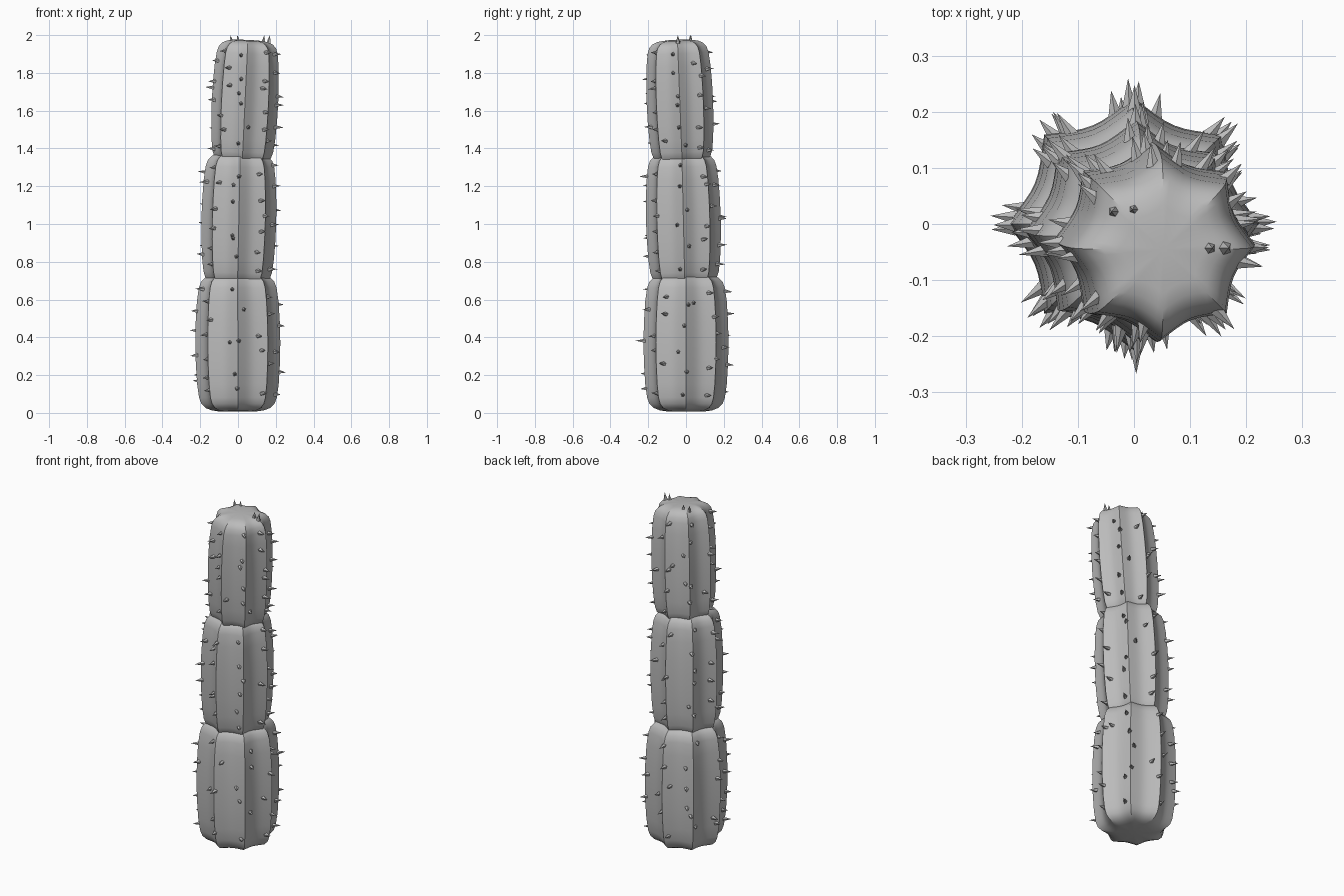
import bpy, bmesh, math, random
from mathutils import Vector, Matrix

if "Cube" in bpy.data.objects:
    bpy.data.objects.remove(bpy.data.objects["Cube"])

random.seed(7)
RIBS, SIDES = 8, 64
grey = bpy.data.materials.new("plain grey")
grey.diffuse_color = (0.5, 0.5, 0.5, 1)
grey.use_nodes = True
grey.node_tree.nodes["Principled BSDF"].inputs["Base Color"].default_value = grey.diffuse_color

# rounded barrel profile: (height fraction, radius fraction)
PROFILE = [(0.0, 0.45), (0.008, 0.62), (0.025, 0.76), (0.055, 0.86), (0.1, 0.915),
           (0.2, 0.96), (0.35, 0.99), (0.5, 1.0), (0.65, 0.99), (0.8, 0.96),
           (0.9, 0.915), (0.945, 0.86), (0.975, 0.76), (0.992, 0.62), (1.0, 0.45)]


def rib(a):
    """Sharp ridges with rounded valleys between them."""
    return 1 - 0.155 * abs(math.sin(a * RIBS / 2)) ** 0.9


def girth(t):
    for (t0, r0), (t1, r1) in zip(PROFILE, PROFILE[1:]):
        if t <= t1:
            return r0 + (r1 - r0) * (t - t0) / (t1 - t0)
    return PROFILE[-1][1]


def finish(bm, name, smooth):
    bmesh.ops.recalc_face_normals(bm, faces=bm.faces)
    me = bpy.data.meshes.new(name)
    bm.to_mesh(me)
    bm.free()
    me.materials.append(grey)
    ob = bpy.data.objects.new(name, me)
    bpy.context.collection.objects.link(ob)
    if smooth:
        bpy.ops.object.select_all(action='DESELECT')
        ob.select_set(True)
        bpy.context.view_layer.objects.active = ob
        bpy.ops.object.shade_smooth_by_angle(angle=math.radians(30))


def add_spike(bm, pos, direction, length):
    d = direction.normalized()
    m = (Matrix.Translation(pos + d * (length / 2 - 0.006))
         @ d.to_track_quat('Z', 'Y').to_matrix().to_4x4())
    bmesh.ops.create_cone(bm, cap_ends=True, segments=5, radius1=0.013,
                          radius2=0, depth=length, matrix=m)


def segment(name, bottom, top, radius, spike_bm):
    bottom, top = Vector(bottom), Vector(top)
    axis = top - bottom
    rot = Vector((0, 0, 1)).rotation_difference(axis).to_matrix()

    def point(a, t):
        r = radius * girth(t) * rib(a)
        return bottom + axis * t + rot @ Vector((r * math.cos(a), r * math.sin(a), 0))

    # ribbed trunk
    bm = bmesh.new()
    rings = [[bm.verts.new(point(2 * math.pi * i / SIDES, t)) for i in range(SIDES)]
             for t, _ in PROFILE]
    for lo, hi in zip(rings, rings[1:]):
        for i in range(SIDES):
            j = (i + 1) % SIDES
            bm.faces.new((lo[i], lo[j], hi[j], hi[i]))
    for ring, c in ((rings[0], bottom), (rings[-1], top)):
        v = bm.verts.new(c)
        for i in range(SIDES):
            bm.faces.new((ring[i], ring[(i + 1) % SIDES], v))
    finish(bm, name, True)

    # spikes scattered close to each ridge
    for k in range(RIBS):
        for n in range(6):
            a = 2 * math.pi * k / RIBS + random.uniform(-0.22, 0.22)
            t = 0.1 + 0.82 * (n + random.random()) / 6
            d = rot @ Vector((math.cos(a), math.sin(a), random.uniform(-0.1, 0.1)))
            add_spike(spike_bm, point(a, t), d, random.uniform(0.036, 0.052))


spikes = bmesh.new()
segment("lower_trunk", (0, 0, 0.008), (-0.002, 0, 0.735), 0.225, spikes)
segment("middle_trunk", (-0.003, -0.006, 0.675), (0.012, -0.022, 1.375), 0.198, spikes)
segment("upper_trunk", (0.022, -0.02, 1.32), (0.052, -0.045, 1.972), 0.176, spikes)
# spikes on the crown
for x, y in ((-0.035, 0.022), (0.0, 0.026), (0.135, -0.043), (0.163, -0.043)):
    add_spike(spikes, Vector((x, y, 1.962)), Vector(((x - 0.05) * 1.5, 0, 1)), 0.045)
finish(spikes, "spikes", False)
